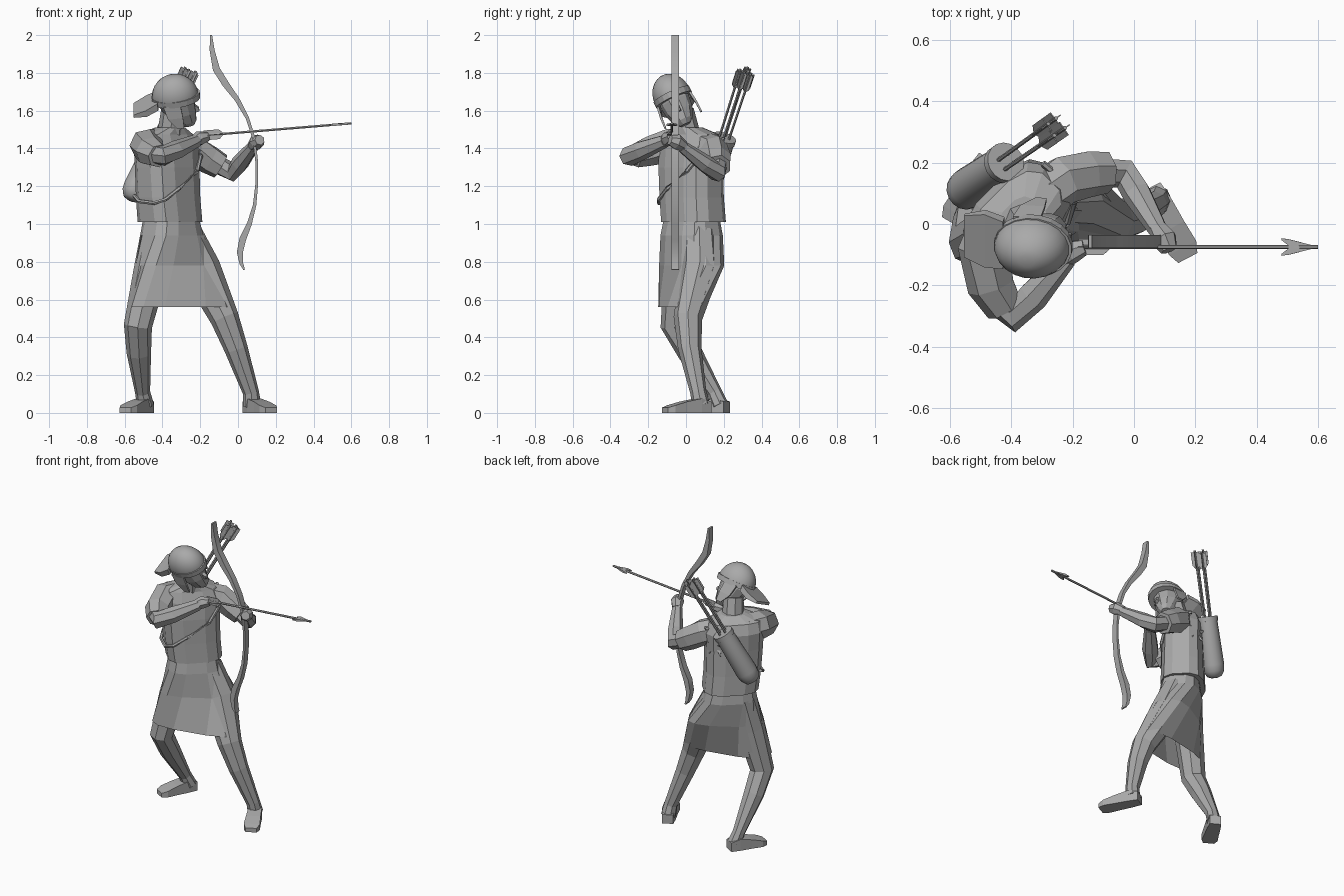
import bpy, bmesh, math
from mathutils import Vector, Matrix

cube = bpy.data.objects.get("Cube")
if cube:
    bpy.data.objects.remove(cube, do_unlink=True)

GREY = (0.4, 0.4, 0.4, 1)
grey = bpy.data.materials.new("plain grey")
grey.use_nodes = True
grey.diffuse_color = GREY
grey.node_tree.nodes["Principled BSDF"].inputs["Base Color"].default_value = GREY


def build(name, lofts, smooth=False, matrix=None, caps=(True, True)):
    """Make one object from lofts, each a list of rings of points."""
    bm = bmesh.new()
    for rings in lofts:
        loops = [[bm.verts.new(p) for p in ring] for ring in rings]
        for a, b in zip(loops, loops[1:]):
            n = len(a)
            for i in range(n):
                bm.faces.new((a[i], a[(i + 1) % n], b[(i + 1) % n], b[i]))
        if caps[0]:
            bm.faces.new(loops[0][::-1])
        if caps[1]:
            bm.faces.new(loops[-1])
    bmesh.ops.recalc_face_normals(bm, faces=bm.faces)
    if matrix:
        bm.transform(matrix)
    mesh = bpy.data.meshes.new(name)
    bm.to_mesh(mesh)
    bm.free()
    mesh.materials.append(grey)
    obj = bpy.data.objects.new(name, mesh)
    bpy.context.collection.objects.link(obj)
    if smooth:
        bpy.ops.object.select_all(action="DESELECT")
        obj.select_set(True)
        bpy.context.view_layer.objects.active = obj
        bpy.ops.object.shade_smooth_by_angle(angle=math.radians(40))


def oval(cx, cy, z, rx, ry, turn=0, n=12, square=0.7):
    """Horizontal ring, squared off and turned by some degrees."""
    spin = Matrix.Rotation(math.radians(turn), 3, "Z")
    pts = []
    for i in range(n):
        c, s = (f(math.tau * (i + 0.5) / n) for f in (math.cos, math.sin))
        pts.append(Vector((cx, cy, z)) + spin @ Vector((
            rx * math.copysign(abs(c) ** square, c),
            ry * math.copysign(abs(s) ** square, s), 0)))
    return pts


def round_oval(x, z, rx, ry, n=20):
    return oval(x, 0, z, rx, ry, n=n, square=1)


def tube(path, n=7):
    """Rings across a path of (x, y, z, radius)."""
    pts = [Vector(p[:3]) for p in path]
    rings = []
    for i, p in enumerate(pts):
        t = (pts[min(i + 1, len(pts) - 1)] - pts[max(i - 1, 0)]).normalized()
        ref = Vector((0, 1, 0)) if abs(t.z) > 0.6 else Vector((0, 0, 1))
        u = t.cross(ref).normalized()
        v = t.cross(u)
        rings.append([p + path[i][3] * (u * math.cos(a) + v * math.sin(a))
                      for a in (math.tau * k / n for k in range(n))])
    return rings


def slab(stations, axis=Vector((1, 0, 0)), side=Vector((0, 1, 0))):
    """Rectangular rings of (centre, half width, half height)."""
    up = axis.cross(side)
    return [[Vector(c) + side * w * i + up * h * j
             for i, j in ((-1, -1), (1, -1), (1, 1), (-1, 1))] for c, w, h in stations]


def arrow(name, tail, tip, headed=False):
    """Shaft with crossed feathers and an optional barbed head."""
    tail, tip = Vector(tail), Vector(tip)
    d = (tip - tail).normalized()
    side = d.cross(Vector((0, 0, 1))).normalized()
    up = d.cross(side)
    lofts = [tube([(*tail, 0.007), (*tip, 0.007)], 6)]
    for s in (side, up):
        lofts.append(slab([(tail + d * 0.01, 0.026, 0.002),
                           (tail + d * 0.09, 0.026, 0.002),
                           (tail + d * 0.11, 0.008, 0.002)], d, s))
    if headed:
        for k in (-1, 1):
            lofts.append(slab([(tip - d * 0.12 + side * k * 0.026, 0.003, 0.002),
                               (tip - d * 0.09 + side * k * 0.012, 0.012, 0.007),
                               (tip, 0.001, 0.001)], d, side))
    build(name, lofts)


# Tunic turned toward the bow arm, skirt twisting to follow the knees
build("tunic", [[oval(*r, turn=45) for r in (
    (-0.36, 0.04, 1.01, 0.172, 0.137), (-0.37, 0.03, 1.14, 0.175, 0.132),
    (-0.375, 0.025, 1.3, 0.18, 0.128), (-0.38, 0.03, 1.41, 0.185, 0.125),
    (-0.385, 0.025, 1.475, 0.165, 0.1), (-0.36, 0.01, 1.51, 0.075, 0.07))]])
build("skirt", [[oval(*r) for r in (
    (-0.355, 0.03, 1.04, 0.147, 0.115, 45), (-0.35, 0.03, 0.94, 0.17, 0.13, 42),
    (-0.32, 0.03, 0.78, 0.235, 0.118, 30), (-0.3, -0.02, 0.56, 0.285, 0.105, 12))]],
    caps=(True, False))

# Legs and feet
legs = {
    "left": [(-0.28, 0.07, 0.95, 0.09), (-0.195, 0.075, 0.76, 0.105),
             (-0.07, 0.01, 0.5, 0.076), (-0.01, 0.02, 0.34, 0.062),
             (0.068, 0.065, 0.11, 0.043), (0.075, 0.08, 0.04, 0.048)],
    "right": [(-0.43, 0.01, 0.95, 0.085), (-0.465, -0.03, 0.74, 0.09),
              (-0.53, -0.06, 0.46, 0.075), (-0.525, 0.02, 0.32, 0.065),
              (-0.505, 0.15, 0.11, 0.04), (-0.49, 0.18, 0.04, 0.045)]}
feet = {"left": ((0.055, 0.12), (0.17, -0.1)), "right": ((-0.475, 0.215), (-0.59, 0.015))}
for side, path in legs.items():
    build(side + "_leg", [tube(path, 8)])
    heel, toe = (Vector((*p, 0)) for p in feet[side])
    d = (toe - heel).normalized()
    build(side + "_foot", [slab(
        [(heel.lerp(toe, t) + Vector((0, 0, h)), w, h) for t, w, h in
         ((0, 0.035, 0.03), (0.25, 0.042, 0.038), (0.6, 0.045, 0.03),
          (0.9, 0.05, 0.02), (1.05, 0.035, 0.014))],
        d, d.cross(Vector((0, 0, 1))))])

# Arms: wide sleeves, bare forearms and fists
arms = {
    "right": ([(-0.44, 0.01, 1.415, 0.088), (-0.485, -0.09, 1.415, 0.09),
               (-0.465, -0.2, 1.385, 0.08), (-0.42, -0.275, 1.36, 0.064)],
              [(-0.44, -0.25, 1.37, 0.053), (-0.395, -0.3, 1.36, 0.054),
               (-0.33, -0.235, 1.39, 0.052), (-0.22, -0.11, 1.44, 0.035)],
              [(-0.24, -0.12, 1.435, 0.03), (-0.205, -0.09, 1.453, 0.04),
               (-0.16, -0.075, 1.463, 0.026)]),
    "left": ([(-0.3, 0.09, 1.41, 0.08), (-0.23, 0.145, 1.39, 0.082),
              (-0.15, 0.165, 1.34, 0.078), (-0.09, 0.17, 1.305, 0.07)],
             [(-0.12, 0.17, 1.32, 0.05), (-0.03, 0.165, 1.275, 0.052),
              (0.01, 0.1, 1.32, 0.048), (0.08, -0.02, 1.41, 0.032)],
             [(0.075, -0.01, 1.41, 0.03), (0.1, -0.05, 1.435, 0.042),
              (0.115, -0.085, 1.445, 0.028)])}
for side, parts in arms.items():
    for part, path in zip(("sleeve", "forearm", "hand"), parts):
        build(side + "_" + part, [tube(path)])

# Head facing along +x, leaning over the drawing arm with the brow raised
lean = (Matrix.Translation((-0.332, -0.072, 1.675)) @ Matrix.Rotation(math.radians(25), 4, "X")
        @ Matrix.Rotation(math.radians(-8), 4, "Y"))
build("neck", [tube([(-0.36, 0.01, 1.46, 0.07), (-0.345, -0.02, 1.6, 0.062)], 8)])
build("face", [[round_oval(*r, n=10) for r in (
    (0.045, -0.172, 0.035, 0.03), (0.035, -0.145, 0.06, 0.055),
    (0.015, -0.09, 0.085, 0.075), (0, -0.03, 0.1, 0.082), (0, 0.04, 0.08, 0.07))]],
    matrix=lean)
build("nose", [slab([((0.08, 0, -0.075), 0.014, 0.03), ((0.115, 0, -0.09), 0.01, 0.008)])],
      matrix=lean)
dome = [round_oval(0, -0.02, 0.122, 0.1)]
for i in range(8):
    a = math.pi / 2 * i / 8
    dome.append(round_oval(0, 0.124 * math.sin(a), 0.124 * math.cos(a), 0.102 * math.cos(a)))
build("helmet", [dome], smooth=True, matrix=lean)
build("helmet_band", [[round_oval(0.003, z, 0.129, 0.105) for z in (-0.02, 0.012)]], matrix=lean)
build("neck_guard", [slab([((-0.095, 0, -0.01), 0.085, 0.02), ((-0.16, 0, -0.035), 0.095, 0.018),
                           ((-0.23, 0, -0.05), 0.075, 0.008)])], matrix=lean)
build("cheek_guards", [slab([((-0.02, k * 0.092, -0.01), 0.045, 0.006),
                             ((-0.01, k * 0.102, -0.08), 0.04, 0.006),
                             ((0.01, k * 0.105, -0.14), 0.018, 0.005)],
                            Vector((0, 0, -1)), Vector((1, 0, 0))) for k in (-1, 1)],
      matrix=lean)

# Bow: flat across y, tapering along the curve
curve = [(-0.143, 2.0, 0.006), (-0.137, 1.92, 0.013), (-0.115, 1.82, 0.019),
         (-0.065, 1.74, 0.018), (-0.005, 1.66, 0.013), (0.05, 1.56, 0.009),
         (0.085, 1.45, 0.008), (0.1, 1.32, 0.007), (0.1, 1.22, 0.007),
         (0.088, 1.1, 0.009), (0.06, 1.0, 0.013), (0.025, 0.92, 0.018),
         (0.01, 0.85, 0.016), (0.018, 0.79, 0.01), (0.033, 0.757, 0.004)]
limbs = []
for i, (x, z, t) in enumerate(curve):
    a, b = curve[max(i - 1, 0)], curve[min(i + 1, len(curve) - 1)]
    d = Vector((b[0] - a[0], 0, b[1] - a[1])).normalized()
    limbs += slab([((x, -0.057, z), 0.021, t)], d)
build("bow", [limbs], smooth=True)
arrow("nocked_arrow", (-0.19, -0.075, 1.468), (0.6, -0.075, 1.533), headed=True)

# Quiver with spare arrows, strap and knot
base, axis = Vector((-0.55, 0.11, 1.17)), Vector((0.17, 0.12, 0.37)).normalized()
profile = [(-0.05, 0.02), (-0.04, 0.045), (-0.01, 0.063), (0.03, 0.068), (0.3, 0.06),
           (0.3, 0.065), (0.33, 0.065), (0.33, 0.053), (0.29, 0.048)]
build("quiver", [tube([(*(base + axis * s), r) for s, r in profile], 16)], smooth=True)
across = axis.cross(Vector((0, 0, 1))).normalized()
for i in range(4):
    a = math.tau * (i + 0.5) / 4
    off = (across * math.cos(a) + axis.cross(across) * math.sin(a)) * 0.03
    arrow("spare_arrow_%d" % (i + 1), base + axis * (0.745 - 0.012 * (i % 2)) + off,
          base + axis * 0.1 + off * 0.8)
strap = []
for i, z in enumerate((1.15, 1.12, 1.11, 1.13, 1.19, 1.28, 1.36, 1.42, 1.45)):
    p = oval(-0.372, 0.027, z, 0.183, 0.133, 45, n=24)[(9 + 2 * i) % 24]
    strap.append((*p, 0.011))
build("strap", [tube(strap, 6)])
knot = Vector((-0.35, 0.16, 1.34))
build("strap_knot", [tube([(*knot, 0.025), (*(knot + Vector(
    (0.07 * math.cos(a), 0.03, 0.07 * math.sin(a)))), 0.004)], 4)
    for a in (math.tau * k / 5 + 0.3 for k in range(5))])
